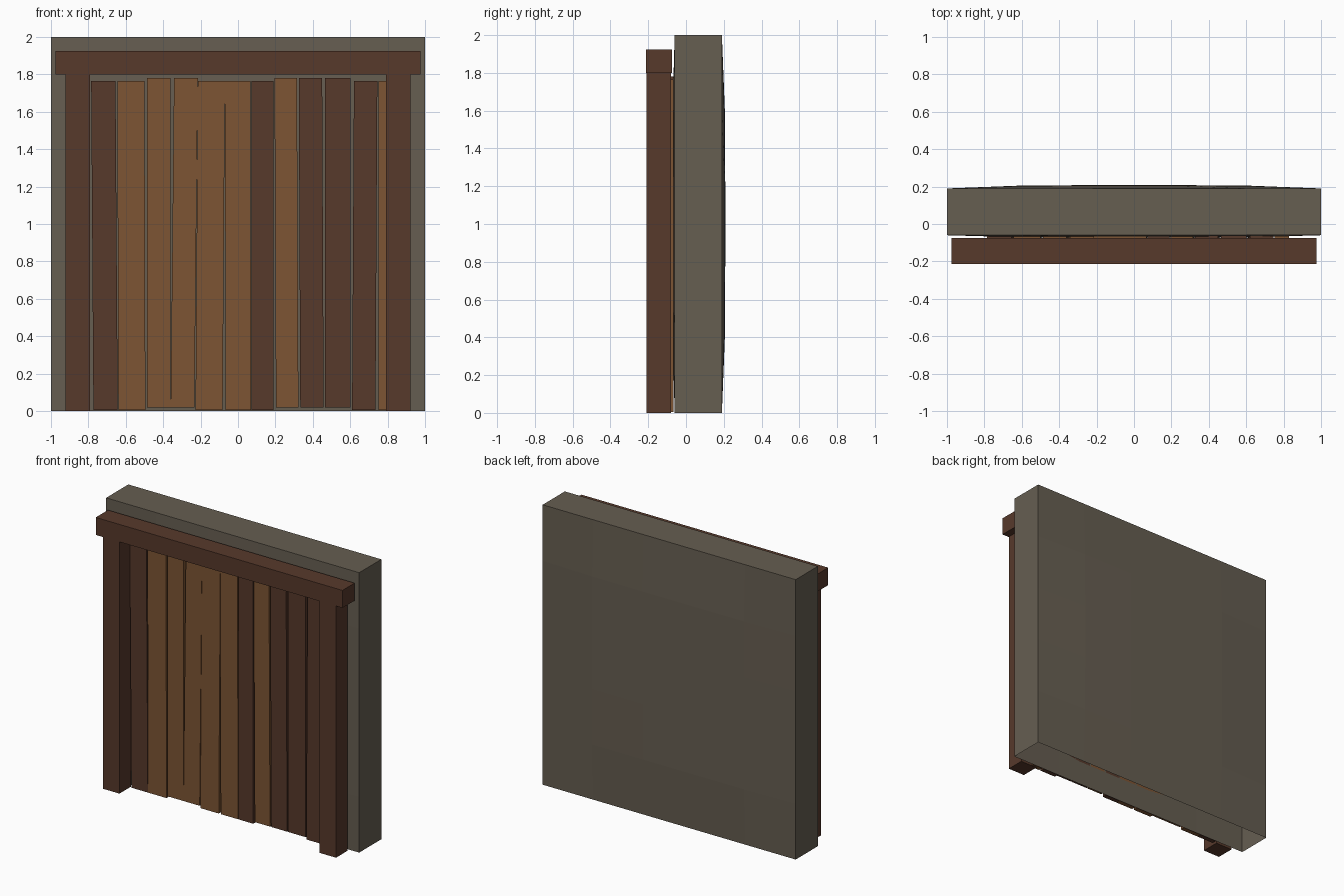
import bpy
import bmesh

cube = bpy.data.objects.get("Cube")
if cube:
    bpy.data.objects.remove(cube, do_unlink=True)


def make_material(name, red, green, blue):
    mat = bpy.data.materials.new(name)
    mat.use_nodes = True
    mat.diffuse_color = (red, green, blue, 1)
    shader = next(n for n in mat.node_tree.nodes if n.type == "BSDF_PRINCIPLED")
    shader.inputs["Base Color"].default_value = (red, green, blue, 1)
    return mat


stone = make_material("grey stone", .133, .112, .083)
dark_wood = make_material("dark wood", .095, .041, .024)
light_wood = make_material("light wood", .205, .089, .033)


def finish(bm, name, material):
    bmesh.ops.recalc_face_normals(bm, faces=bm.faces)
    mesh = bpy.data.meshes.new(name)
    bm.to_mesh(mesh)
    bm.free()
    mesh.materials.append(material)
    obj = bpy.data.objects.new(name, mesh)
    bpy.context.collection.objects.link(obj)
    return obj


def box(name, material, x, y, z, lean=0):
    """Box between (low, high) pairs; lean shifts its bottom sideways."""
    bm = bmesh.new()
    bmesh.ops.create_cube(bm, size=1)
    for v in bm.verts:
        top = v.co.z > 0
        v.co.x = x[v.co.x > 0] + (0 if top else lean)
        v.co.y = y[v.co.y > 0]
        v.co.z = z[top]
    return finish(bm, name, material)


# Wall slab: gently bulging front and back, open underneath
bm = bmesh.new()
bmesh.ops.create_cube(bm, size=2)
bm.normal_update()
underside = [f for f in bm.faces if f.normal.z < -.5]
bmesh.ops.delete(bm, geom=underside, context="FACES_ONLY")
bmesh.ops.subdivide_edges(
    bm, edges=[e for e in bm.edges
               if abs(e.verts[0].co.y - e.verts[1].co.y) < .1],
    cuts=4, use_grid_fill=True)
for v in bm.verts:
    x, z = v.co.x, v.co.z
    bulge = (1 - x ** 4) * (1 - z ** 4)
    v.co.y = .19 + .018 * bulge if v.co.y > 0 else -.06 - .013 * bulge
    v.co.z = z + 1
finish(bm, "wall", stone)

# Door frame: two posts and a lintel
for side, (low, high) in {"left": (.79, .922), "right": (-.922, -.79)}.items():
    box(side + "_post", dark_wood, (low, high), (-.21, -.08), (0, 1.8))
box("lintel", dark_wood, (-.975, .975), (-.213, -.075), (1.8, 1.925))

# Planks: left edge, right edge, bottom lean, lift, material
planks = [
    (-.785, -.655, .012, 0, dark_wood),
    (-.645, -.5, .005, 0, light_wood),
    (-.487, -.36, 0, 1, light_wood),
    (-.342, -.215, -.018, 1, light_wood),
    (-.215, -.07, -.012, 0, light_wood),
    (-.07, .066, .004, 0, light_wood),
    (.072, .19, 0, 0, dark_wood),
    (.195, .315, .008, 1, light_wood),
    (.325, .45, .008, 1, dark_wood),
    (.464, .602, 0, 1, dark_wood),
    (.62, .745, -.01, 0, dark_wood),
    (.75, .83, 0, 0, light_wood),
]
for number, (low, high, lean, lift, wood) in enumerate(planks):
    bottom = .005 + .015 * lift
    box(f"plank_{number + 1}", wood, (low, high), (-.1, -.065),
        (bottom, bottom + 1.76), lean)
